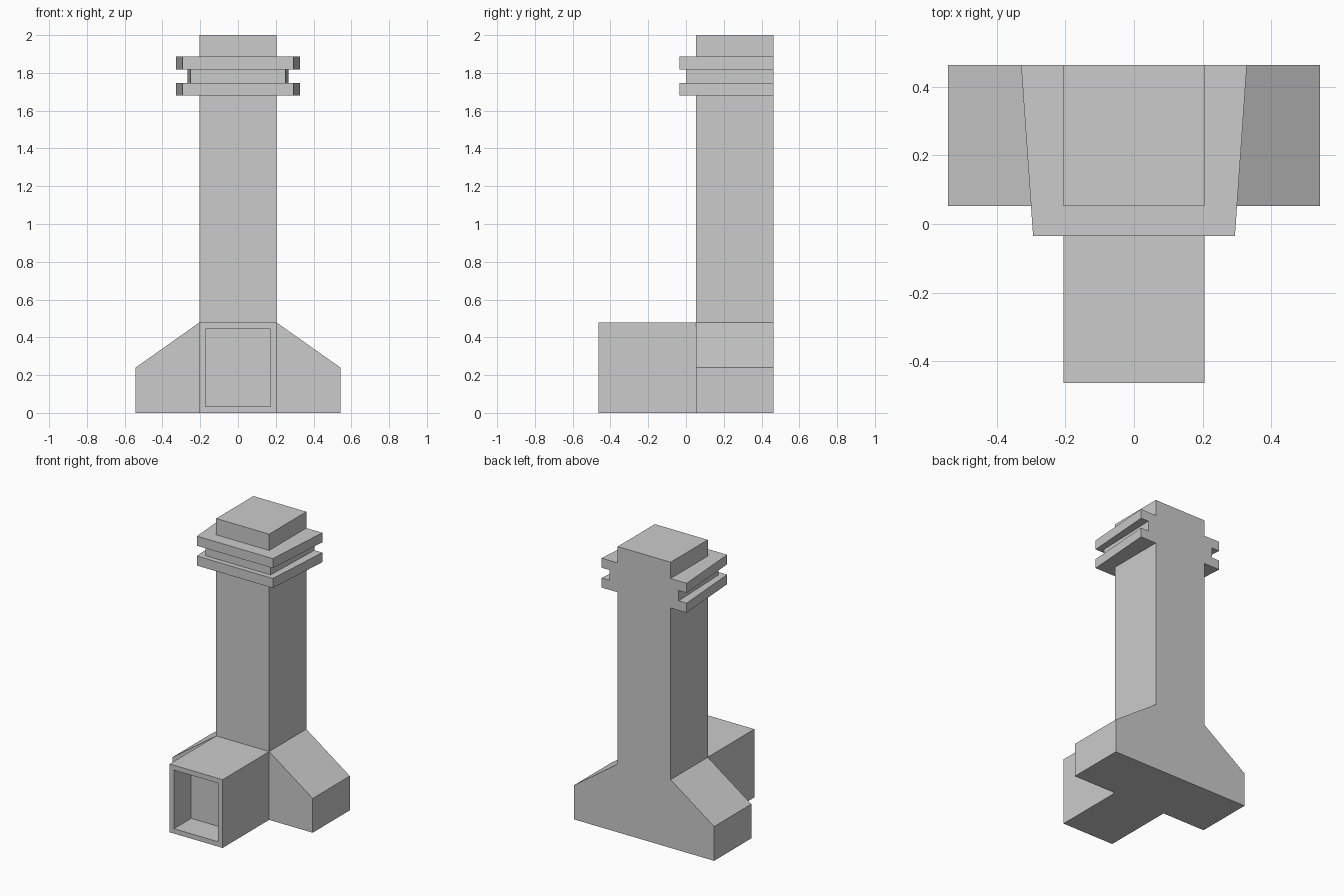
import bpy, bmesh
from mathutils import Vector

if "Cube" in bpy.data.objects:
    bpy.data.objects.remove(bpy.data.objects["Cube"])

BACK, FRONT = 0.463, 0.052   # depth range of the chimney stack
W = 0.205                    # half width of the stack


def prism(name, points, offset):
    """Extrude a closed outline of 3D points along an offset."""
    bm = bmesh.new()
    face = bm.faces.new([bm.verts.new(p) for p in points])
    ext = bmesh.ops.extrude_face_region(bm, geom=[face], use_keep_orig=True)
    moved = [v for v in ext["geom"] if isinstance(v, bmesh.types.BMVert)]
    bmesh.ops.translate(bm, verts=moved, vec=Vector(offset))
    bmesh.ops.recalc_face_normals(bm, faces=bm.faces)
    mesh = bpy.data.meshes.new(name)
    bm.to_mesh(mesh)
    bm.free()
    obj = bpy.data.objects.new(name, mesh)
    bpy.context.collection.objects.link(obj)
    return obj


def mirrored(half):
    """Complete a right-hand half outline across x = 0."""
    return half + [(-x, v) for x, v in reversed(half)]


# Chimney stack with sloping shoulders, one silhouette
outline = mirrored([(0.542, 0), (0.542, 0.24), (W, 0.478), (W, 2.0)])
prism("chimney_stack", [(x, FRONT, z) for x, z in outline], (0, BACK - FRONT, 0))

# Firebox projecting forward
y0 = -0.463
box = mirrored([(W, 0), (W, 0.478)])
firebox = prism("firebox", [(x, y0, z) for x, z in box], (0, FRONT - y0, 0))

# Recessed hearth opening in the firebox front
bm = bmesh.new()
bm.from_mesh(firebox.data)
bm.normal_update()
front = [f for f in bm.faces if f.normal.y < -0.9]
bmesh.ops.inset_region(bm, faces=front, thickness=0.034, use_even_offset=True)
ext = bmesh.ops.extrude_discrete_faces(bm, faces=front)
bmesh.ops.translate(bm, verts=ext["faces"][0].verts[:], vec=(0, 0.19, 0))
bm.normal_update()
bm.to_mesh(firebox.data)
bm.free()

# Tapered collars wrapping three sides of the stack, flush at the back
for name, z, h, back_w, front_w, y in (
        ("lower_collar", 1.68, 0.067, 0.329, 0.294, -0.035),
        ("neck_band", 1.747, 0.072, 0.268, 0.252, 0.0),
        ("upper_collar", 1.819, 0.067, 0.329, 0.294, -0.035)):
    ring = mirrored([(W, FRONT), (W, BACK), (back_w, BACK), (front_w, y)])
    prism(name, [(x, v, z) for x, v in ring], (0, 0, h))
